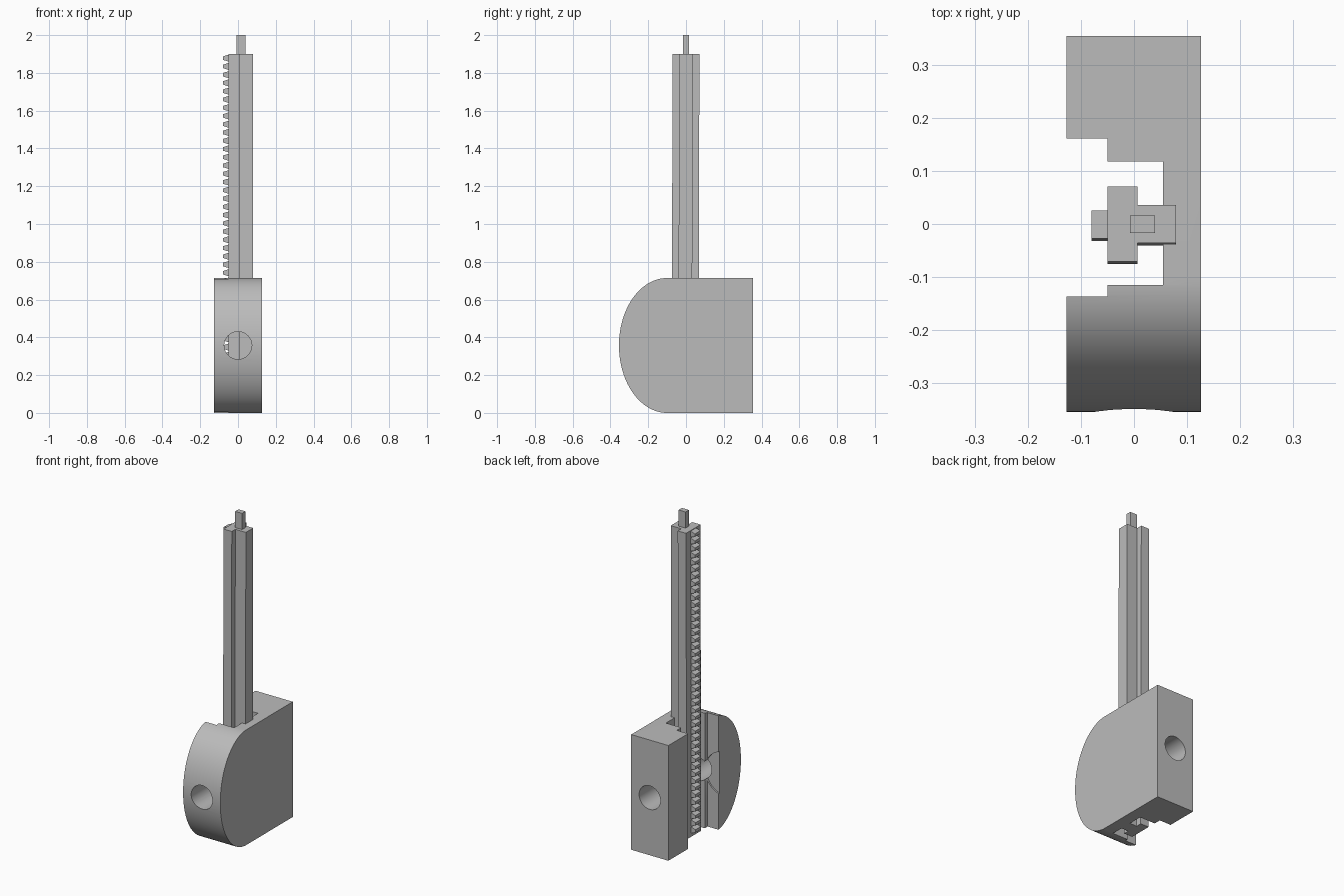
import bpy, bmesh, math
from mathutils import Vector

cube = bpy.data.objects.get("Cube")
if cube:
    bpy.data.objects.remove(cube, do_unlink=True)

grey = bpy.data.materials.new("plain grey")
grey.use_nodes = True
colour = (0.5, 0.5, 0.5, 1)
grey.diffuse_color = colour
grey.node_tree.nodes["Principled BSDF"].inputs["Base Color"].default_value = colour


def extrude(name, outline, direction):
    """Solid made by pushing a flat outline along a direction."""
    bm = bmesh.new()
    face = bm.faces.new([bm.verts.new(p) for p in outline])
    grown = bmesh.ops.extrude_face_region(bm, geom=[face])["geom"]
    moved = [v for v in grown if isinstance(v, bmesh.types.BMVert)]
    bmesh.ops.translate(bm, verts=moved, vec=Vector(direction))
    bmesh.ops.recalc_face_normals(bm, faces=bm.faces[:])
    mesh = bpy.data.meshes.new(name)
    bm.to_mesh(mesh)
    bm.free()
    mesh.materials.append(grey)
    obj = bpy.data.objects.new(name, mesh)
    bpy.context.collection.objects.link(obj)
    return obj


def box(name, x0, x1, y0, y1, z0, z1):
    outline = [(x0, y0, z0), (x1, y0, z0), (x1, y1, z0), (x0, y1, z0)]
    return extrude(name, outline, (0, 0, z1 - z0))


def rod(name, x, z, radius, y0, y1):
    turn = [math.tau * i / 64 for i in range(64)]
    outline = [(x + radius * math.cos(a), y0, z + radius * math.sin(a)) for a in turn]
    return extrude(name, outline, (0, y1 - y0, 0))


def cut(obj, cutter):
    cutter.hide_render = True
    mod = obj.modifiers.new("cut", 'BOOLEAN')
    mod.operation = 'DIFFERENCE'
    mod.solver = 'EXACT'
    mod.object = cutter
    bpy.context.view_layer.objects.active = obj
    bpy.ops.object.modifier_apply(modifier=mod.name)
    bpy.data.objects.remove(cutter, do_unlink=True)


# Housing: flat back and a half-ellipse front
HALF, START, NOSE = 0.357, -0.1, 0.255
side = [(-0.128, 0.355, 0), (-0.128, 0.355, 2 * HALF)]
for i in range(49):
    a = math.pi * i / 48
    side.append((-0.128, START - NOSE * math.sin(a), HALF + HALF * math.cos(a)))
housing = extrude("housing", side, (0.255, 0, 0))

# Stepped slot, cross hole and shallow gear recess
cut(housing, box("slot_mouth", -0.2, -0.05, -0.137, 0.162, -0.1, 0.9))
cut(housing, box("slot_inner", -0.1, 0.055, -0.115, 0.118, -0.1, 0.9))
cut(housing, rod("cross_hole", 0, HALF, 0.073, -0.5, 0.5))
cut(housing, rod("gear_recess", -0.17, HALF, 0.136, -0.147, 0))

bpy.ops.object.select_all(action='DESELECT')
housing.select_set(True)
bpy.context.view_layer.objects.active = housing
bpy.ops.object.shade_smooth_by_angle(angle=math.radians(30))

# Sliding bar with a T-shaped section, leaning very slightly
TOP, LEAN = 1.9, 0.005
half_t = [(-0.05, 0.071), (0.007, 0.071), (0.007, 0.036), (0.079, 0.036)]
section = half_t + [(x, -y) for x, y in reversed(half_t)]
extrude("rack_bar", [(x, y - LEAN, 0) for x, y in section], (0, LEAN, TOP))

# Rack teeth along the open side
PITCH = 0.0437
for i in range(43):
    z = TOP - 0.022 - PITCH * i
    y = -0.027 - LEAN * (1 - z / TOP)
    tooth = [(-0.048, y, z - 0.019), (-0.08, y, z - 0.009),
             (-0.08, y, z + 0.009), (-0.048, y, z + 0.019)]
    extrude("rack_tooth", tooth, (0, 0.053, 0))

# Small pin on top of the bar
box("top_pin", -0.008, 0.04, -0.017, 0.016, TOP - 0.01, 2.0)
